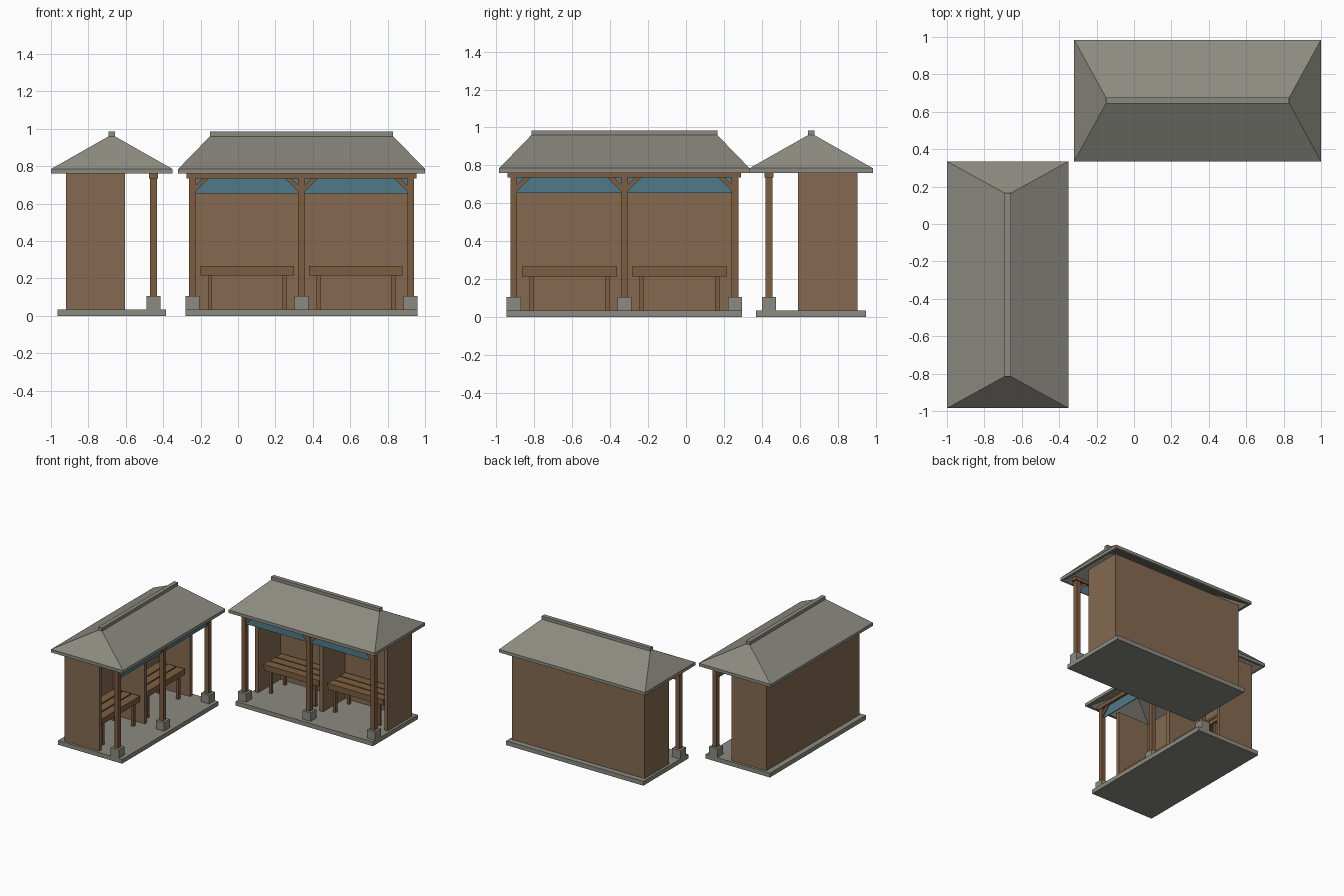
import bpy, bmesh
from math import pi
from mathutils import Matrix, Vector

if "Cube" in bpy.data.objects:
    bpy.data.objects.remove(bpy.data.objects["Cube"])


def material(name, rgb):
    m = bpy.data.materials.new(name)
    m.diffuse_color = (*rgb, 1)
    m.use_nodes = True
    m.node_tree.nodes["Principled BSDF"].inputs["Base Color"].default_value = m.diffuse_color
    return m


STONE = material("stone grey", (0.262, 0.258, 0.220))
WALL = material("wall brown", (0.235, 0.143, 0.080))
WOOD = material("timber brown", (0.210, 0.110, 0.052))
CLOTH = material("valance blue", (0.080, 0.195, 0.250))


def finish(name, bm, mat, place):
    bmesh.ops.recalc_face_normals(bm, faces=bm.faces)
    me = bpy.data.meshes.new(name)
    bm.to_mesh(me)
    bm.free()
    me.materials.append(mat)
    ob = bpy.data.objects.new(name, me)
    ob.matrix_world = place
    bpy.context.collection.objects.link(ob)


def boxes(name, mat, place, *ranges):
    """One object from boxes given as (x0, x1, y0, y1, z0, z1)."""
    bm = bmesh.new()
    for x0, x1, y0, y1, z0, z1 in ranges:
        mid = Vector((x0 + x1, y0 + y1, z0 + z1)) / 2
        size = Matrix.Diagonal((x1 - x0, y1 - y0, z1 - z0, 1))
        bmesh.ops.create_cube(bm, size=1, matrix=Matrix.Translation(mid) @ size)
    finish(name, bm, mat, place)


def roof(place):
    """Hollow hipped shell built from stacked rectangles."""
    bm = bmesh.new()
    rings = []
    for hx, hy, z in ((0.64, 0.305, 0.76), (0.66, 0.325, 0.76), (0.66, 0.325, 0.785),
                      (0.49, 0.016, 0.96), (0.48, 0.014, 0.935)):
        rings.append([bm.verts.new((sx * hx, sy * hy, z))
                      for sx, sy in ((-1, -1), (1, -1), (1, 1), (-1, 1))])
    for a, b in zip(rings[:3], rings[1:4]):
        for i in range(4):
            j = (i + 1) % 4
            bm.faces.new((a[i], a[j], b[j], b[i]))
    for i in range(4):
        j = (i + 1) % 4
        bm.faces.new((rings[4][i], rings[4][j], rings[0][j], rings[0][i]))
    bm.faces.new(rings[3])
    bm.faces.new(rings[4])
    finish("hipped_roof", bm, STONE, place)


def braces(place):
    """Diagonal corner struts between posts and beam."""
    bm = bmesh.new()
    for post, side in ((-0.565, 1), (-0.018, -1), (0.018, 1), (0.565, -1)):
        profile = ((0, 0.665), (0.07, 0.735), (0.035, 0.735), (0, 0.70))
        front, back = [[bm.verts.new((post + side * x, y, z)) for x, z in profile]
                       for y in (-0.236, -0.210)]
        bm.faces.new(front)
        bm.faces.new(back)
        for i in range(4):
            j = (i + 1) % 4
            bm.faces.new((front[i], front[j], back[j], back[i]))
    finish("corner_braces", bm, WOOD, place)


def bench(cx, place):
    x0, x1 = cx - 0.25, cx + 0.25
    # three seat slats
    boxes("bench_slats", WOOD, place,
          *[(x0, x1, y, y + 0.07, 0.248, 0.266) for y in (-0.045, 0.035, 0.115)])
    # apron under the slats
    boxes("bench_frame", WOOD, place, (x0, x1, -0.04, 0.18, 0.215, 0.25))
    # legs
    boxes("bench_legs", WOOD, place,
          *[(cx + s * 0.2 - 0.011, cx + s * 0.2 + 0.011, y, y + 0.022, 0.035, 0.215)
            for s in (-1, 1) for y in (-0.03, 0.148)])


def shelter(place):
    boxes("base_slab", STONE, place, (-0.62, 0.62, -0.29, 0.29, 0, 0.035))
    # back wall, end walls and middle partition
    boxes("back_wall", WALL, place, (-0.6, 0.6, 0.215, 0.245, 0.035, 0.765))
    for name, x in (("left_wall", -0.6), ("partition", -0.015), ("right_wall", 0.57)):
        boxes(name, WALL, place, (x, x + 0.03, -0.07, 0.215, 0.035, 0.765))
    # posts on stone footings
    for x in (-0.583, 0, 0.583):
        boxes("footing", STONE, place,
              (x - 0.037, x + 0.037, -0.26, -0.186, 0.035, 0.105))
        boxes("front_post", WOOD, place,
              (x - 0.018, x + 0.018, -0.241, -0.205, 0.105, 0.737))
    boxes("front_beam", WOOD, place, (-0.615, 0.615, -0.246, -0.2, 0.735, 0.765))
    braces(place)
    # hanging cloth between posts
    for x in (-0.565, 0.018):
        boxes("valance", CLOTH, place, (x, x + 0.547, -0.226, -0.22, 0.655, 0.735))
    for x in (-0.29, 0.29):
        bench(x, place)
    roof(place)
    boxes("ridge_cap", STONE, place, (-0.49, 0.49, -0.017, 0.017, 0.955, 0.985))


# one shelter faces the front, the other is turned to face right
shelter(Matrix.Translation((0.34, 0.66, 0)))
shelter(Matrix.Translation((-0.675, -0.325, 0)) @ Matrix.Rotation(pi / 2, 4, 'Z'))
